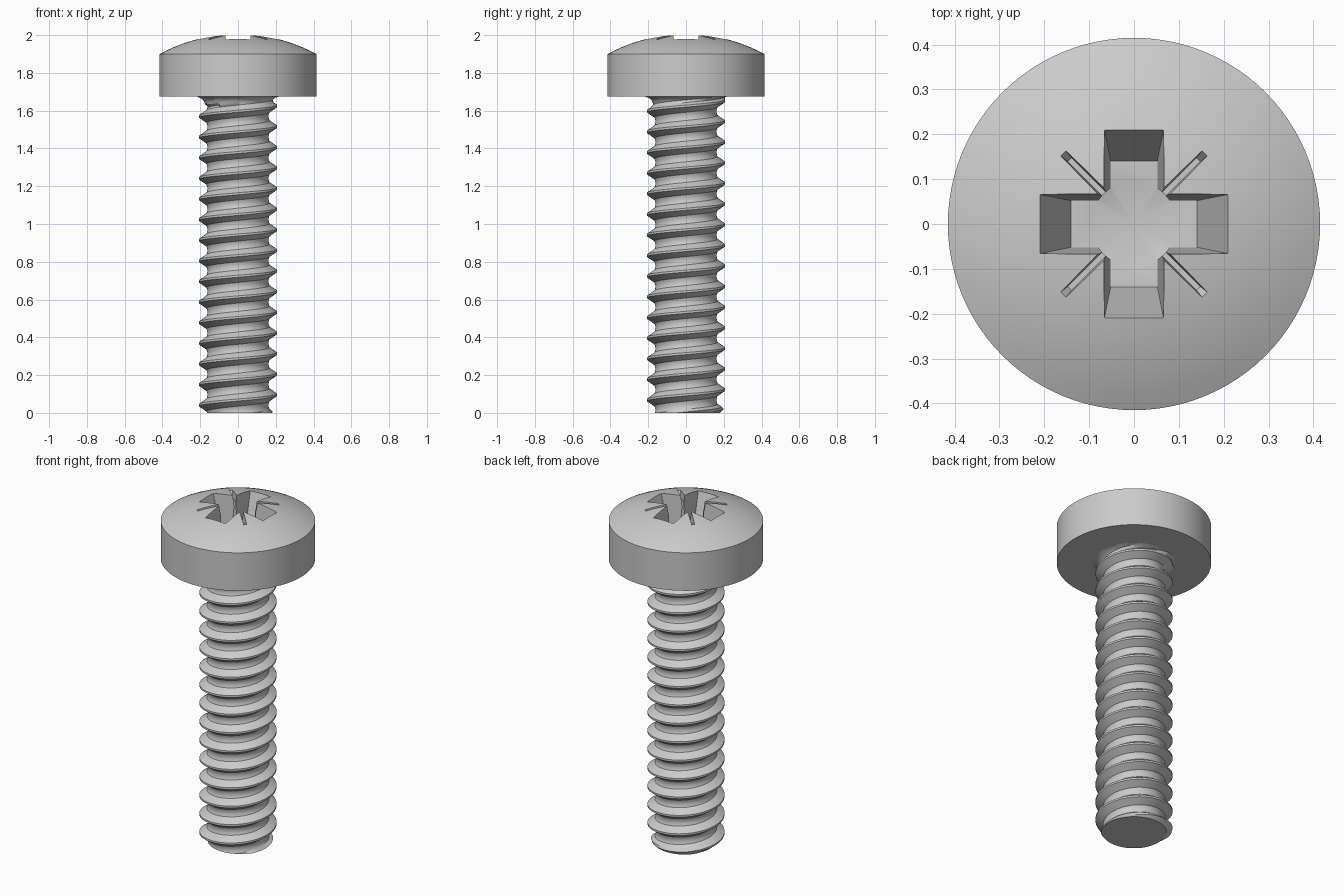
import bpy, bmesh, math

if "Cube" in bpy.data.objects:
    bpy.data.objects.remove(bpy.data.objects["Cube"])

SEG = 96
PITCH = 0.1092
CREST_Z = 0.041 - PITCH / 2      # crest height at angle 0
SHANK_TOP = 1.675
# half thread profile: (fraction of pitch from crest, radius)
PROFILE = [(0.0, 0.207), (0.05, 0.207), (0.17, 0.188), (0.3, 0.167), (0.4, 0.163), (0.5, 0.162)]


def make_object(name, bm):
    bmesh.ops.recalc_face_normals(bm, faces=bm.faces)
    me = bpy.data.meshes.new(name)
    bm.to_mesh(me)
    bm.free()
    ob = bpy.data.objects.new(name, me)
    bpy.context.collection.objects.link(ob)
    return ob


def activate(ob):
    bpy.ops.object.select_all(action='DESELECT')
    ob.select_set(True)
    bpy.context.view_layer.objects.active = ob


def lathe(name, pts):
    bm = bmesh.new()
    vs = [bm.verts.new((r, 0, z)) for r, z in pts]
    es = [bm.edges.new(p) for p in zip(vs, vs[1:])]
    bmesh.ops.spin(bm, geom=vs + es, axis=(0, 0, 1), cent=(0, 0, 0),
                   angle=2 * math.pi, steps=SEG)
    bmesh.ops.remove_doubles(bm, verts=bm.verts, dist=1e-5)
    return make_object(name, bm)


def loft(name, rings, turn=0.0):
    """Closed solid through a bottom and a top ring of four points."""
    bm = bmesh.new()
    c, s = math.cos(turn), math.sin(turn)
    a, b = [[bm.verts.new((x * c - y * s, x * s + y * c, z)) for x, y, z in r] for r in rings]
    bm.faces.new(a)
    bm.faces.new(b)
    for i in range(4):
        j = (i + 1) % 4
        bm.faces.new((a[i], a[j], b[j], b[i]))
    return make_object(name, bm)


def rect(x0, x1, hy, z):
    return [(x0, -hy, z), (x1, -hy, z), (x1, hy, z), (x0, hy, z)]


def cut(target, cutter):
    activate(target)
    m = target.modifiers.new("cut", 'BOOLEAN')
    m.operation = 'DIFFERENCE'
    m.solver = 'EXACT'
    m.object = cutter
    bpy.ops.object.modifier_apply(modifier=m.name)
    bpy.data.objects.remove(cutter, do_unlink=True)


# Domed head
APEX, EDGE_R, EDGE_Z = 2.005, 0.415, 1.9
sag = APEX - EDGE_Z
R = (EDGE_R ** 2 + sag ** 2) / (2 * sag)
dome = []
for i in range(13):
    r = EDGE_R * (1 - i / 12)
    dome.append((r, APEX - R + math.sqrt(R * R - r * r)))
head = lathe("head", [(0, SHANK_TOP), (EDGE_R, SHANK_TOP)] + dome)

# Cross recess: tapered arms, round centre with conical floor, corner ticks
FLOOR, RIM, OVER = 1.76, 1.98, 2.05
k = (OVER - FLOOR) / (RIM - FLOOR)
for i in range(2):
    x, y = 0.14 + 0.07 * k, 0.052 + 0.014 * k
    cut(head, loft("arm_cutter", (rect(-0.14, 0.14, 0.052, FLOOR), rect(-x, x, y, OVER)), i * math.pi / 2))
cut(head, lathe("centre_cutter", [(0, 1.735), (0.095, FLOOR), (0.095, OVER), (0, OVER)]))
for i in range(4):
    rings = (rect(0.03, 0.203, 0.006, 1.945), rect(0.03, 0.27, 0.013, OVER))
    cut(head, loft("tick_cutter", rings, math.pi / 4 + i * math.pi / 2))


# Threaded shank
def shank_radius(z, ang):
    f = (z - CREST_Z - PITCH * ang / (2 * math.pi)) / PITCH
    f = abs(f - round(f))
    r = PROFILE[-1][1]
    for (f0, r0), (f1, r1) in zip(PROFILE, PROFILE[1:]):
        if f <= f1:
            r = r0 + (r1 - r0) * (f - f0) / (f1 - f0)
            break
    r = min(r, 0.178 + z)                       # end chamfer
    d = SHANK_TOP - z
    if d < 0.045:                               # fillet below head
        r = max(r, 0.22 - math.sqrt(0.045 ** 2 - (0.045 - d) ** 2))
    return r


bm = bmesh.new()
phases = [-0.5, -0.4, -0.3, -0.17, -0.05, 0.05, 0.17, 0.3, 0.4]
levels = [n + p for n in range(-2, 18) for p in phases]
cols = []
for i in range(SEG + 1):
    ang = 2 * math.pi * i / SEG
    col = []
    for lv in levels:
        z = CREST_Z + PITCH * (lv + i / SEG)
        z = min(max(z, 0.0), SHANK_TOP)
        r = shank_radius(z, ang)
        col.append(bm.verts.new((r * math.cos(ang), r * math.sin(ang), z)))
    cols.append(col)
for a, b in zip(cols, cols[1:]):
    for j in range(len(levels) - 1):
        bm.faces.new((a[j], b[j], b[j + 1], a[j + 1]))
bmesh.ops.remove_doubles(bm, verts=bm.verts, dist=1e-4)
loose = [e for e in bm.edges if not e.link_faces]
bmesh.ops.delete(bm, geom=loose, context='EDGES')
# flat end caps
for z in (0.0, SHANK_TOP):
    centre = bm.verts.new((0, 0, z))
    rim = [e for e in bm.edges if e.is_boundary and all(abs(v.co.z - z) < 1e-3 for v in e.verts)
           and centre not in e.verts]
    for e in rim:
        bm.faces.new((e.verts[0], e.verts[1], centre))
shank = make_object("threaded_shank", bm)

for ob in (head, shank):
    activate(ob)
    bpy.ops.object.shade_smooth_by_angle(angle=math.radians(28))
